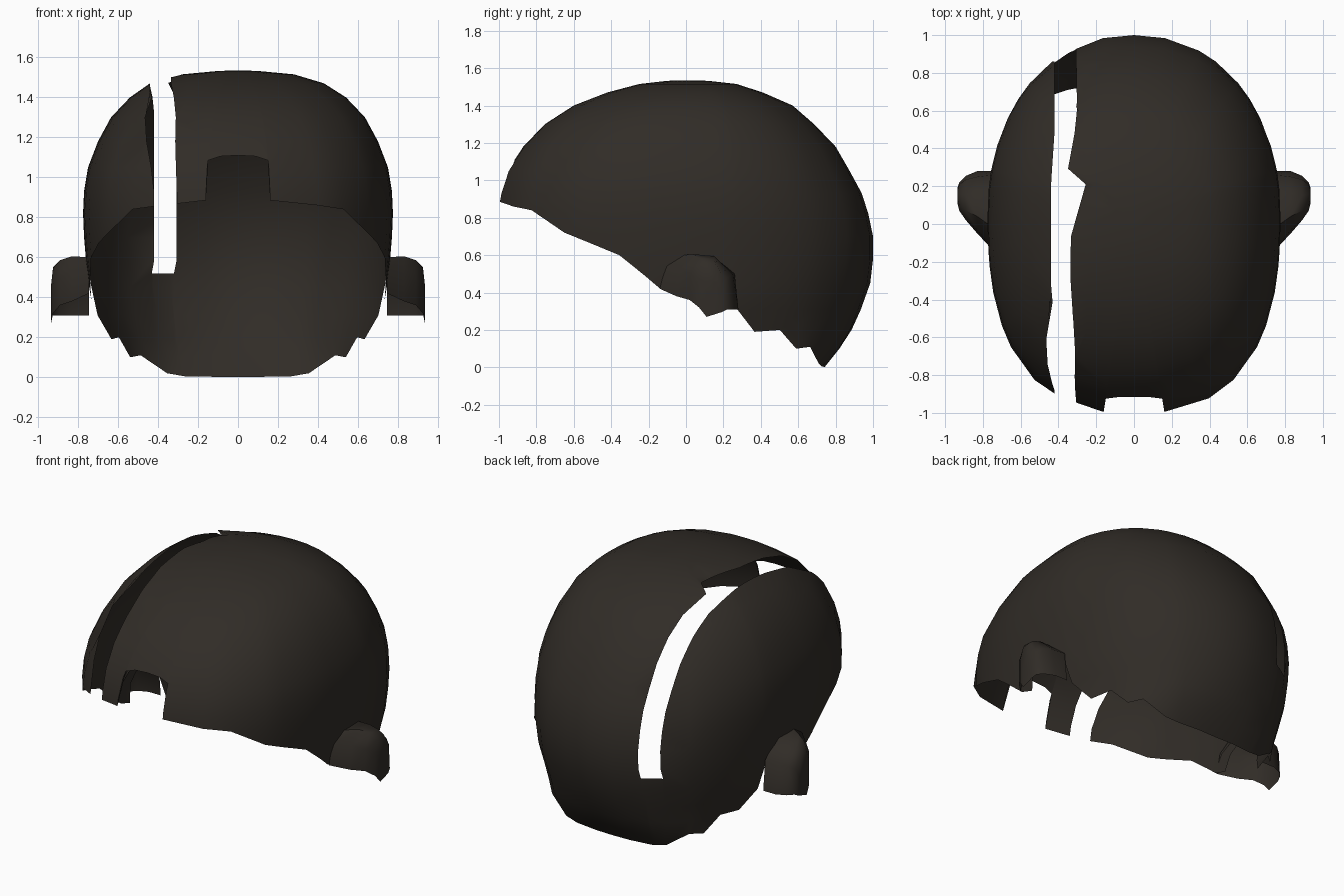
import bpy, bmesh, math
from mathutils import Vector

if "Cube" in bpy.data.objects:
    bpy.data.objects.remove(bpy.data.objects["Cube"])

CY = 0.05
# Horizontal rings: height, half width, front y, back y
RINGS = [(0, .62, -1.02, .74), (.1, .64, -1.02, .82), (.2, .66, -1.02, .885), (.31, .72, -1.02, .935),
         (.45, .745, -1.02, .985), (.58, .76, -1.02, 1.0), (.7, .77, -1.02, 1.0), (.82, .775, -1.015, .975),
         (.93, .77, -.995, .94), (1.05, .75, -.955, .875), (1.18, .70, -.87, .8), (1.3, .635, -.755, .685),
         (1.4, .54, -.6, .57), (1.47, .43, -.42, .41), (1.515, .28, -.25, .27), (1.532, .1, -.1, .12)]
# Lower edge of one half, from the front centre round to the back centre
EDGE = [(0, -.93, 1.11), (.09, -.93, 1.105), (.15, -.93, 1.085), (.151, -.93, .885), (.4, -.93, .86),
        (.53, -.83, .84), (.66, -.66, .72), (.74, -.36, .6), (.745, -.14, .42), (.745, -.05, .39),
        (.75, -.02, .5), (.75, .05, .55), (.75, .18, .55), (.745, .25, .45), (.72, .28, .31),
        (.62, .36, .19), (.58, .49, .2), (.5, .55, .1), (.46, .63, .11), (.36, .72, .02), (.27, .73, .005), (0, .74, 0)]
# Slit edges: y, x
SLIT_L = [(-1, -.42), (-.88, -.42), (-.78, -.455), (-.6, -.465), (-.35, -.44), (.2, -.44), (.5, -.42), (1, -.42)]
SLIT_R = [(-1, -.30), (-.85, -.315), (-.65, -.31), (-.35, -.335), (-.07, -.335), (.23, -.25),
          (.235, -.36), (.56, -.3), (1, -.31)]


def lerp(table, t):
    if t <= table[0][0]:
        return table[0][1:]
    for a, b in zip(table, table[1:]):
        if t <= b[0]:
            k = (t - a[0]) / max(b[0] - a[0], 1e-9)
            return tuple(p + (q - p) * k for p, q in zip(a[1:], b[1:]))
    return table[-1][1:]


def shell_point(phi, z):
    w, f, b = lerp(RINGS, z)
    s, c = abs(math.sin(phi)), math.cos(phi)
    d, n = (CY - f, 2.5) if c > 0 else (b - CY, 2.15 + 3 * max(0, .3 - z))
    r = ((s / w) ** n + (abs(c) / d) ** n) ** (-1 / n)
    return Vector((r * math.sin(phi), CY - r * c, z))


def finish(bm, name, mat):
    bmesh.ops.recalc_face_normals(bm, faces=bm.faces[:])
    me = bpy.data.meshes.new(name)
    bm.to_mesh(me)
    bm.free()
    ob = bpy.data.objects.new(name, me)
    bpy.context.collection.objects.link(ob)
    me.materials.append(mat)
    bpy.ops.object.select_all(action='DESELECT')
    ob.select_set(True)
    bpy.context.view_layer.objects.active = ob
    bpy.ops.object.shade_smooth_by_angle(angle=math.radians(50))
    return ob


mat = bpy.data.materials.new("dark_brown")
mat.diffuse_color = (.03, .025, .02, 1)
mat.use_nodes = True
mat.node_tree.nodes["Principled BSDF"].inputs["Base Color"].default_value = mat.diffuse_color

# Cap shell: columns clamped to the ragged lower edge
low = [(math.atan2(x, CY - y), z) for x, y, z in EDGE]
angles = [a for a, z in low]
for i in range(1, 18):
    a = math.radians(i * 10)
    if min(abs(a - q) for q in angles) > math.radians(4):
        angles.append(a)
angles.sort()
angles = [-a for a in reversed(angles[1:-1])] + angles
bm = bmesh.new()
pole = bm.verts.new((0, CY - .05, 1.535))
columns = []
for a in angles:
    zl = lerp(low, abs(a))[0]
    col, last = [], None
    for ring in RINGS:
        z = max(ring[0], zl)
        if z != last:
            v = bm.verts.new(shell_point(a, z))
            last = z
        col.append(v)
    columns.append(col + [pole])
for A, B in zip(columns, columns[1:] + columns[:1]):
    for i in range(len(RINGS)):
        quad = list(dict.fromkeys((A[i], B[i], B[i + 1], A[i + 1])))
        if len(quad) > 2:
            bm.faces.new(quad)

# Long slit running from the front edge over the crown to the back
XL, XR, ZB = -.43, -.32, .52


def cut(co, no, faces):
    geom = set(faces)
    for f in faces:
        geom.update(f.edges)
        geom.update(f.verts)
    bmesh.ops.bisect_plane(bm, geom=list(geom), plane_co=co, plane_no=no, dist=1e-5)


def in_slit():
    return [f for f in bm.faces if XL < f.calc_center_median().x < XR]


cut((XL, 0, 0), (1, 0, 0), bm.faces[:])
cut((XR, 0, 0), (1, 0, 0), bm.faces[:])
cut((0, 0, ZB), (0, 0, 1), [f for f in in_slit() if f.calc_center_median().y > 0])
gone = [f for f in in_slit() if f.calc_center_median().y < 0 or f.calc_center_median().z > ZB]
bmesh.ops.delete(bm, geom=gone, context='FACES')
for v in bm.verts:
    if v.co.y > 0 and v.co.z < ZB + .01:
        continue
    for x, table in ((XL, SLIT_L), (XR, SLIT_R)):
        if abs(v.co.x - x) < 1e-4:
            v.co.x = lerp(table, v.co.y)[0]
            break
finish(bm, "cap_shell", mat)

# Ear covers: arches lofted outward, open underneath
ARCHES = [(.745, [(-.14, .42), (-.11, .54), (-.02, .6), (.14, .6), (.26, .5), (.28, .31)]),
          (.83, [(-.05, .38), (-.03, .53), (.04, .605), (.15, .595), (.25, .5), (.28, .31)]),
          (.89, [(.02, .36), (.02, .5), (.07, .585), (.15, .58), (.235, .49), (.255, .31)]),
          (.925, [(.07, .32), (.07, .47), (.1, .545), (.16, .55), (.21, .47), (.22, .31)]),
          (.935, [(.11, .27), (.11, .41), (.13, .46), (.15, .46), (.18, .41), (.19, .295)])]
for side, name in ((1, "ear_cover_left"), (-1, "ear_cover_right")):
    bm = bmesh.new()
    rows = [[bm.verts.new((side * x, y, z)) for y, z in pts] for x, pts in ARCHES]
    for A, B in zip(rows, rows[1:]):
        for i in range(len(A) - 1):
            bm.faces.new((A[i], A[i + 1], B[i + 1], B[i]))
    bm.faces.new(rows[-1])
    finish(bm, name, mat)
